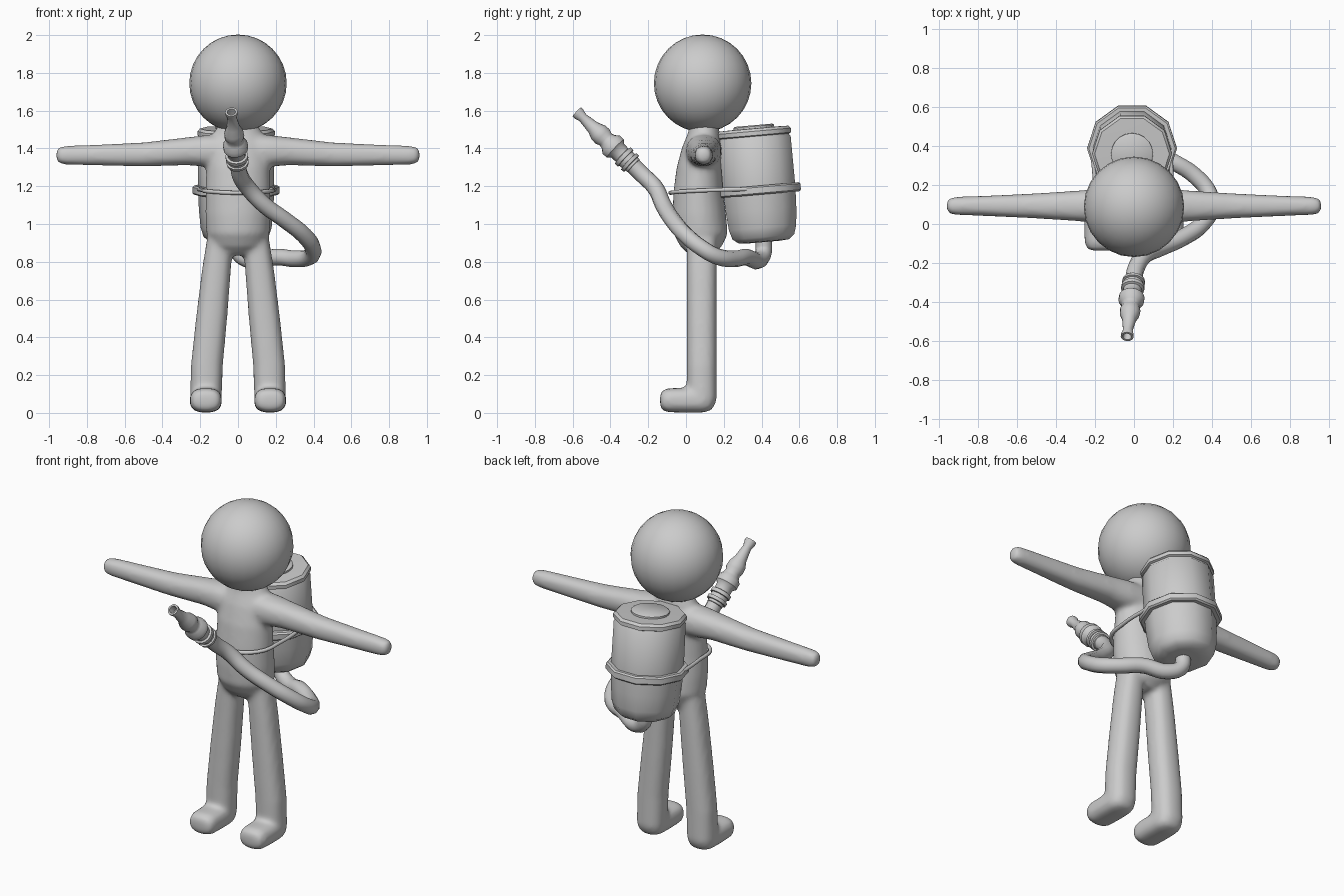
import bpy, bmesh
from math import cos, sin, pi, radians
from mathutils import Vector as V

if "Cube" in bpy.data.objects:
    bpy.data.objects.remove(bpy.data.objects["Cube"])


def rings(name, frames, sides, square=1.0, angle=40):
    """Skin a list of (centre, u, v) rings into a capped solid."""
    bm = bmesh.new()

    def p(x):
        return abs(x) ** square * (1 if x >= 0 else -1)
    loops = []
    for c, u, v in frames:
        loops.append([bm.verts.new(c + u * p(cos(2 * pi * i / sides)) + v * p(sin(2 * pi * i / sides)))
                      for i in range(sides)])
    for a, b in zip(loops, loops[1:]):
        for i in range(sides):
            j = (i + 1) % sides
            bm.faces.new((a[i], a[j], b[j], b[i]))
    bm.faces.new(loops[0][::-1])
    bm.faces.new(loops[-1])
    bmesh.ops.recalc_face_normals(bm, faces=bm.faces)
    me = bpy.data.meshes.new(name)
    bm.to_mesh(me)
    bm.free()
    ob = bpy.data.objects.new(name, me)
    bpy.context.collection.objects.link(ob)
    smooth(ob, angle)
    return ob


def select(*obs):
    bpy.ops.object.select_all(action='DESELECT')
    for o in obs:
        o.select_set(True)
    bpy.context.view_layer.objects.active = obs[0]


def smooth(ob, angle=40):
    select(ob)
    bpy.ops.object.shade_smooth_by_angle(angle=radians(angle))


def lathe(name, profile, origin, axis, sides):
    """Turn (radius, height) points about an axis."""
    axis = V(axis).normalized()
    u = (V((1, 0, 0)) - axis * axis.x).normalized()
    v = axis.cross(u)
    return rings(name, [(V(origin) + axis * h, u * r, v * r) for r, h in profile], sides)


def pipe(name, pts, radius):
    """Round tube through smooth points."""
    cu = bpy.data.curves.new(name, 'CURVE')
    cu.dimensions = '3D'
    cu.bevel_depth, cu.bevel_resolution, cu.resolution_u = radius, 3, 5
    cu.use_fill_caps = True
    sp = cu.splines.new('BEZIER')
    sp.bezier_points.add(len(pts) - 1)
    for b, q in zip(sp.bezier_points, pts):
        b.co = q
        b.handle_left_type = b.handle_right_type = 'AUTO'
    ob = bpy.data.objects.new(name, cu)
    bpy.context.collection.objects.link(ob)
    select(ob)
    bpy.ops.object.convert(target='MESH')
    smooth(bpy.context.object)


X, Y, Z = V((1, 0, 0)), V((0, 1, 0)), V((0, 0, 1))

# Torso: z, y centre, half width, half depth
torso = [(.835, .08, .08, .06), (.88, .08, .14, .11), (.95, .077, .168, .145), (1.05, .07, .173, .142),
         (1.17, .065, .172, .132), (1.3, .07, .168, .12), (1.41, .085, .16, .105),
         (1.48, .095, .13, .085), (1.55, .095, .09, .07)]
parts = [rings("body", [(V((0, y, z)), X * a, Y * b) for z, y, a, b in torso], 24)]

# Arms, legs and feet, mirrored left and right
arm = [(0, 1.385, .1, .09), (.17, 1.387, .092, .084), (.27, 1.385, .08, .074), (.5, 1.368, .065, .064),
       (.75, 1.365, .053, .055), (.91, 1.364, .047, .05), (.945, 1.364, .042, .045), (.962, 1.364, .026, .028)]
leg = [(.03, .17, .07), (.07, .17, .084), (.25, .165, .085), (.5, .14, .083), (.75, .115, .077), (.92, .095, .07)]
foot = [(-.137, .05, .035), (-.125, .072, .053), (-.095, .084, .064), (.0, .086, .066), (.09, .084, .066),
        (.13, .07, .055), (.148, .045, .035)]
for s in (1, -1):
    parts.append(rings("arm", [(V((s * x, .093, z)), Y * a, Z * b) for x, z, a, b in arm], 20, .85))
    parts.append(rings("leg", [(V((s * x, .083, z)), X * r, Y * (.08 if z > .05 else .065))
                               for z, x, r in leg], 20, .85))
    parts.append(rings("foot", [(V((s * .17, y, .067)), X * a, Z * b) for y, a, b in foot], 20, .75))

# Melt the body parts into one soft skin
select(*parts)
bpy.ops.object.join()
body = bpy.context.object
body.name = "body"
rm = body.modifiers.new("skin", 'REMESH')
rm.mode, rm.voxel_size, rm.use_smooth_shade = 'VOXEL', .014, True
sm = body.modifiers.new("soften", 'SMOOTH')
sm.factor, sm.iterations = .5, 8

# Head
bpy.ops.mesh.primitive_uv_sphere_add(segments=24, ring_count=16, radius=.258, location=(0, .088, 1.745))
bpy.context.object.name = "head"
smooth(bpy.context.object)

# Ten-sided back tank, leaning slightly forward
tank_at = (-.01, .385, 1.215)
up = (0, -sin(radians(5)), cos(radians(5)))
lathe("tank", [(.09, -.312), (.14, -.308), (.172, -.285), (.188, -.235), (.197, -.14), (.202, -.03),
               (.2, .235), (.193, .243), (.193, .25), (.205, .255), (.205, .277), (.192, .291), (.1, .293)],
      tank_at, up, 10)
lathe("tank_belt", [(.19, -.06), (.222, -.06), (.231, -.052), (.231, -.02), (.222, -.012), (.19, -.012)],
      tank_at, up, 10)
lathe("tank_cap", [(.108, .28), (.108, .303), (.1, .309)], tank_at, up, 20)

# Chest strap
pipe("chest_strap", [(-.21, .33, 1.185), (-.19, .15, 1.18), (-.15, -.02, 1.172), (0, -.082, 1.165),
                     (.15, -.02, 1.172), (.19, .15, 1.18), (.19, .33, 1.185)], .011)

# Hose from the tank bottom round the side to the front
pipe("hose", [(-.01, .41, .93), (0, .41, .85), (.08, .38, .805), (.2, .32, .825), (.31, .25, .815),
              (.385, .16, .83), (.395, .08, .875), (.35, 0, .94), (.25, -.07, 1.02), (.14, -.12, 1.1),
              (.05, -.165, 1.195), (.01, -.23, 1.26), (-.002, -.3, 1.33)], .044)

# Nozzle with collars, bulbs and an open flared tip
lathe("nozzle", [(.04, 0), (.047, .004), (.047, .018), (.058, .02), (.06, .038), (.05, .04), (.05, .06),
                 (.06, .062), (.06, .083), (.048, .087), (.05, .12), (.066, .137), (.066, .168), (.05, .188),
                 (.044, .208), (.053, .232), (.051, .262), (.036, .3), (.025, .375), (.033, .405),
                 (.033, .42), (.022, .42), (.017, .38)],
      (0, -.275, 1.305), (-.035, -.3, .285), 16)
